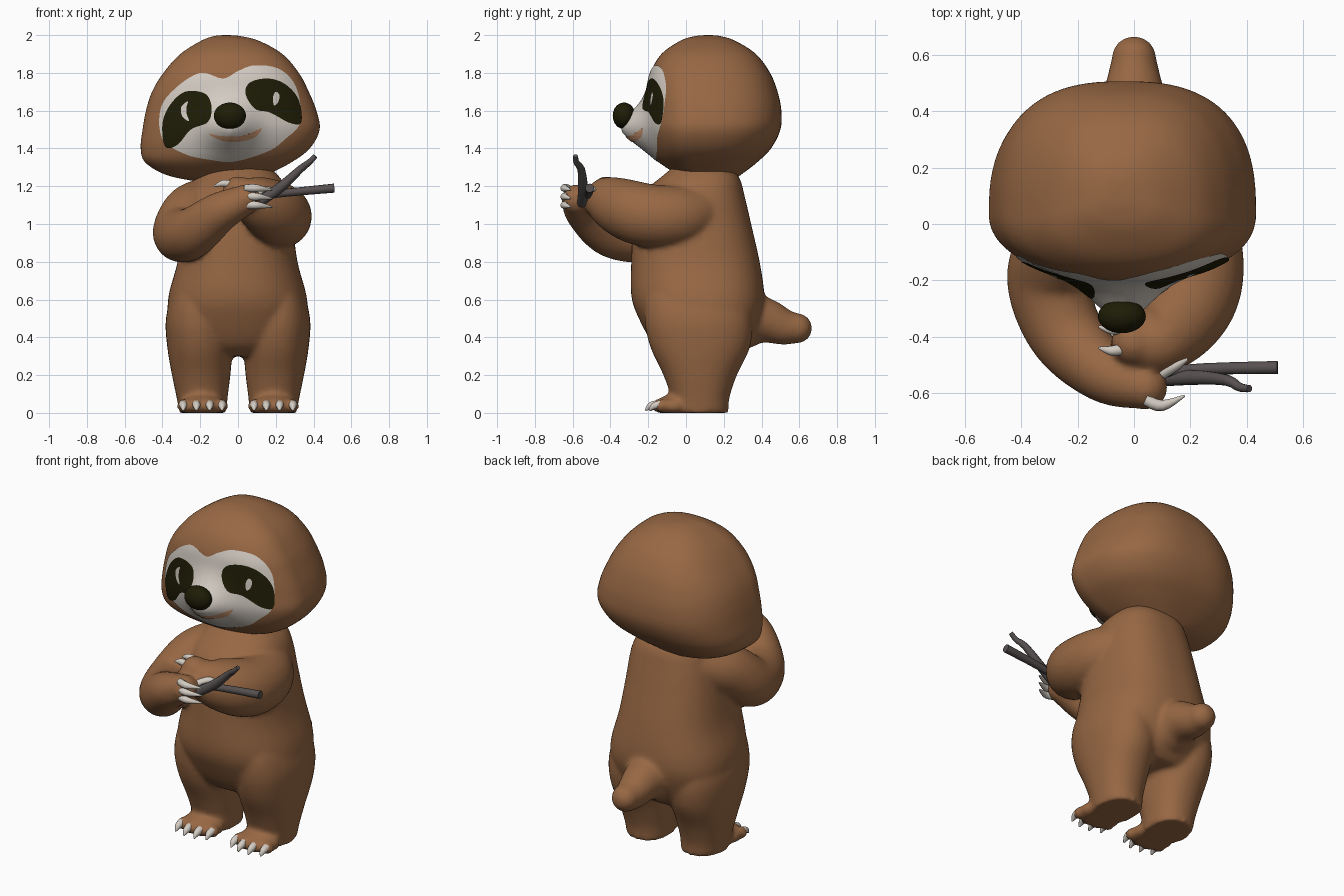
import bpy, bmesh, math
from mathutils import Vector, Matrix, Quaternion
from mathutils.bvhtree import BVHTree

if "Cube" in bpy.data.objects:
    bpy.data.objects.remove(bpy.data.objects["Cube"], do_unlink=True)


def material(name, r, g, b):
    m = bpy.data.materials.new(name)
    m.use_nodes = True
    m.diffuse_color = (r, g, b, 1)
    bsdf = next(n for n in m.node_tree.nodes if n.type == "BSDF_PRINCIPLED")
    bsdf.inputs["Base Color"].default_value = (r, g, b, 1)
    return m


FUR = material("brown fur", .31, .137, .057)
PALE = material("pale cream", .65, .6, .54)
DARK = material("dark olive", .013, .012, .002)
TWIG = material("grey bark", .095, .08, .08)
LIP = material("tan mouth", .6, .31, .17)


def spline(rows, n, closed=False):
    """Smooth interpolation through rows of numbers."""
    m = len(rows)
    segs = m if closed else m - 1

    def get(j):
        return rows[j % m] if closed else rows[min(max(j, 0), m - 1)]

    out = []
    for i in range(n if closed else n + 1):
        u = i * segs / n
        k = min(int(u), segs - 1)
        t = u - k
        pts = [get(k + j) for j in (-1, 0, 1, 2)]
        out.append(tuple(.5 * (2 * b + (c - a) * t + (2 * a - 5 * b + 4 * c - d) * t ** 2
                               + (3 * b - a - 3 * c + d) * t ** 3) for a, b, c, d in zip(*pts)))
    return out


def skin(bm, rings):
    """Bridge a stack of closed rings and cap both ends."""
    vs = [[bm.verts.new(p) for p in ring] for ring in rings]
    n = len(vs[0])
    for a, b in zip(vs, vs[1:]):
        for i in range(n):
            j = (i + 1) % n
            bm.faces.new((a[i], a[j], b[j], b[i]))
    bm.faces.new(vs[0][::-1])
    bm.faces.new(vs[-1])


def loft(bm, rows, n, sides, mid=.5, front=2.2, back=2.2):
    """Rows are height, x min, x max, y min, y max; mid is the depth of the widest point."""
    rings = []
    for z, x0, x1, y0, y1 in spline(rows, n):
        ring = []
        yc = y0 + (y1 - y0) * mid
        for i in range(sides):
            a = math.tau * i / sides
            c, s = math.cos(a), math.sin(a)
            power = 2 / (front if s < 0 else back)
            x = (x0 + x1 + (x1 - x0) * math.copysign(abs(c) ** power, c)) / 2
            y = yc + ((y0 - yc) if s < 0 else (y1 - yc)) * abs(s) ** power
            ring.append((x, y, z))
        rings.append(ring)
    skin(bm, rings)


def ball(bm, centre, radii):
    mat = Matrix.Translation(centre) @ Matrix.Diagonal((*radii, 1))
    bmesh.ops.create_uvsphere(bm, u_segments=32, v_segments=16, radius=1, matrix=mat)


def tube(bm, rows, n, sides, rounded=False):
    """Rows are x, y, z, radius."""
    pts = spline(rows, n)
    pos = [Vector(p[:3]) for p in pts]
    old, turn, rings = Vector((0, 0, 1)), Quaternion(), []
    for i, p in enumerate(pts):
        tan = (pos[min(i + 1, n)] - pos[max(i - 1, 0)]).normalized()
        turn = old.rotation_difference(tan) @ turn
        old = tan
        rings.append([pos[i] + turn @ Vector((math.cos(math.tau * k / sides) * p[3],
                                              math.sin(math.tau * k / sides) * p[3], 0))
                      for k in range(sides)])
    skin(bm, rings)
    if rounded:
        for p in (pts[0], pts[-1]):
            ball(bm, p[:3], [p[3]] * 3)


def finish(bm, name, mat, plate=False):
    bmesh.ops.recalc_face_normals(bm, faces=bm.faces)
    bm.normal_update()
    for f in bm.faces:
        f.smooth = len(f.verts) < 5
    if plate and sum(f.normal.y for f in bm.faces) > 0:
        bmesh.ops.reverse_faces(bm, faces=bm.faces)
    me = bpy.data.meshes.new(name)
    bm.to_mesh(me)
    bm.free()
    me.materials.append(mat)
    ob = bpy.data.objects.new(name, me)
    bpy.context.scene.collection.objects.link(ob)
    return ob


# Body: torso, legs, feet, tail and arms blended into one skin
bm = bmesh.new()
loft(bm, [(.3, -.2, .2, -.08, .28), (.36, -.3, .3, -.17, .34), (.5, -.365, .365, -.25, .4),
          (.62, -.368, .363, -.29, .415), (.8, -.32, .315, -.29, .39), (1, -.29, .29, -.28, .345),
          (1.15, -.26, .27, -.24, .31), (1.25, -.21, .22, -.13, .28), (1.34, -.12, .12, -.02, .2)],
     32, 48, .5, 2.2, 2.5)
toes = [(.085, -.12), (.15, -.145), (.22, -.145), (.29, -.125)]
for side in (-1, 1):
    leg = [(0, .06, .31, -.08, .225), (.08, .055, .325, -.08, .23), (.2, .04, .35, -.12, .27),
           (.35, .03, .375, -.19, .34), (.5, .04, .382, -.22, .35), (.65, .08, .34, -.2, .3),
           (.78, .15, .27, -.08, .2)]
    loft(bm, [(z, side * a, side * b, c, d) for z, a, b, c, d in leg], 24, 32)
    ball(bm, (side * .19, -.07, .035), (.13, .1, .06))
    for x, y in toes:
        ball(bm, (side * x, y, .037), (.034, .04, .037))
tube(bm, [(0, .3, .5, .16), (0, .42, .488, .122), (0, .52, .455, .096), (0, .588, .448, .08)],
     16, 24, True)
right_arm = [(-.15, .08, 1.11, .14), (-.25, -.05, 1.06, .15), (-.305, -.2, .95, .147),
             (-.24, -.39, .955, .135), (-.1, -.53, 1.06, .108), (.04, -.58, 1.13, .08)]
left_arm = [(.13, .1, 1.07, .14), (.21, -.04, 1.04, .162), (.22, -.2, 1.045, .168),
            (.17, -.32, 1.08, .16), (.08, -.41, 1.13, .13), (0, -.42, 1.17, .083)]
for arm in (right_arm, left_arm):
    tube(bm, arm, 30, 24, True)
for v in bm.verts:
    v.co.z = max(v.co.z, 0)
body = finish(bm, "body", FUR)
blend = body.modifiers.new("blend", "REMESH")
blend.mode = "VOXEL"
blend.voxel_size = .014
blend.use_smooth_shade = True
soften = body.modifiers.new("soften", "SMOOTH")
soften.factor = .5
soften.iterations = 8

# Head: tilted loft, widest near the face, with a muzzle pushed out of the front
bm = bmesh.new()
loft(bm, [(1.225, -.22, .05, .04, .24), (1.26, -.38, .15, -.04, .29), (1.325, -.49, .28, -.13, .375),
          (1.4, -.515, .38, -.175, .45), (1.5, -.505, .432, -.2, .5), (1.6, -.487, .415, -.2, .505),
          (1.7, -.455, .375, -.2, .485), (1.8, -.395, .322, -.187, .445), (1.9, -.305, .235, -.13, .37),
          (1.97, -.195, .11, -.03, .26), (1.995, -.125, .01, .05, .18),
          (2, -.07, -.06, .115, .125)], 66, 96, .34, 2.25, 2.6)
for v in bm.verts:
    if v.co.y < .1:
        v.co.y -= .14 * math.exp(-((v.co.x + .04) / .13) ** 2 - ((v.co.z - 1.51) / .12) ** 2)
bm.normal_update()
surface = BVHTree.FromBMesh(bm)
finish(bm, "head", FUR)


def face_plate(name, mat, centre, outline, lift):
    """Thin painted shape laid over the front of the head."""
    rim = spline(outline, 72, True)
    steps = 18
    bm = bmesh.new()

    def drape(x, z):
        hit = surface.ray_cast(Vector((x, -2, z)), Vector((0, 1, 0)))[0]
        return bm.verts.new((x, (hit.y if hit else 0) - lift, z))

    cx, cz = centre
    mid = drape(cx, cz)
    rings = [[drape(cx + (x - cx) * s / steps, cz + (z - cz) * s / steps) for x, z in rim]
             for s in range(1, steps + 1)]
    for i in range(len(rim)):
        j = (i + 1) % len(rim)
        bm.faces.new((mid, rings[0][i], rings[0][j]))
        for a, b in zip(rings, rings[1:]):
            bm.faces.new((a[i], b[i], b[j], a[j]))
    finish(bm, name, mat, True)


# Painted face
face_plate("face_mask", PALE, (-.04, 1.58),
           [(-.08, 1.77), (-.2, 1.8), (-.33, 1.72), (-.41, 1.61), (-.4, 1.45), (-.28, 1.37),
            (-.15, 1.34), (-.02, 1.33), (.16, 1.385), (.25, 1.45), (.33, 1.54), (.31, 1.72),
            (.22, 1.82), (.09, 1.84), (0, 1.81)], .005)
face_plate("right_eye_patch", DARK, (-.27, 1.58),
           [(-.385, 1.41), (-.4, 1.53), (-.36, 1.63), (-.28, 1.7), (-.175, 1.69), (-.14, 1.62),
            (-.16, 1.54), (-.25, 1.5), (-.32, 1.42)], .009)
face_plate("left_eye_patch", DARK, (.18, 1.67),
           [(.04, 1.69), (.065, 1.75), (.16, 1.77), (.25, 1.74), (.32, 1.66), (.335, 1.54),
            (.275, 1.535), (.17, 1.59), (.09, 1.61)], .009)
face_plate("right_eye_glint", PALE, (-.284, 1.595),
           [(-.265, 1.65), (-.3, 1.62), (-.295, 1.57), (-.26, 1.545), (-.272, 1.585),
            (-.272, 1.62)], .013)
face_plate("left_eye_glint", PALE, (.202, 1.665),
           [(.2, 1.7), (.22, 1.68), (.21, 1.64), (.19, 1.63), (.185, 1.67)], .013)
face_plate("mouth", LIP, (-.01, 1.448),
           [(-.155, 1.477), (-.09, 1.466), (-.01, 1.463), (.07, 1.479), (.125, 1.507),
            (.09, 1.459), (0, 1.434), (-.09, 1.442)], .009)

# Nose
bm = bmesh.new()
ball(bm, (-.043, -.328, 1.573), (.085, .06, .07))
finish(bm, "nose", DARK)

# Claws on feet and hands
bm = bmesh.new()
for side in (-1, 1):
    for x, y in toes:
        x *= side
        tube(bm, [(x, y - .01, .045, .023), (x, y - .045, .036, .019), (x, y - .07, .012, .004)], 6, 10)
finish(bm, "foot_claws", PALE)
bm = bmesh.new()
for z in (1.19, 1.145, 1.1):
    tube(bm, [(.04, -.625, z, .02), (.1, -.645, z, .02), (.18, -.61, z - .01, .004)], 8, 10)
tube(bm, [(.1, -.53, 1.16, .022), (.15, -.5, 1.18, .02), (.19, -.48, 1.18, .006)], 8, 10)
for y in (-.445, -.37):
    tube(bm, [(-.04, y, 1.21, .02), (-.08, y - .005, 1.215, .018), (-.125, y + .005, 1.2, .004)], 8, 10)
finish(bm, "hand_claws", PALE)

# Two twigs held in the right hand
bm = bmesh.new()
tube(bm, [(.06, -.53, 1.14, .02), (.25, -.515, 1.165, .021), (.51, -.51, 1.19, .024)], 6, 10)
finish(bm, "lower_twig", TWIG)
bm = bmesh.new()
tube(bm, [(.1, -.55, 1.11, .028), (.22, -.545, 1.19, .027), (.33, -.555, 1.29, .02),
          (.375, -.58, 1.325, .016), (.41, -.585, 1.36, .013)], 10, 10)
finish(bm, "upper_twig", TWIG)
